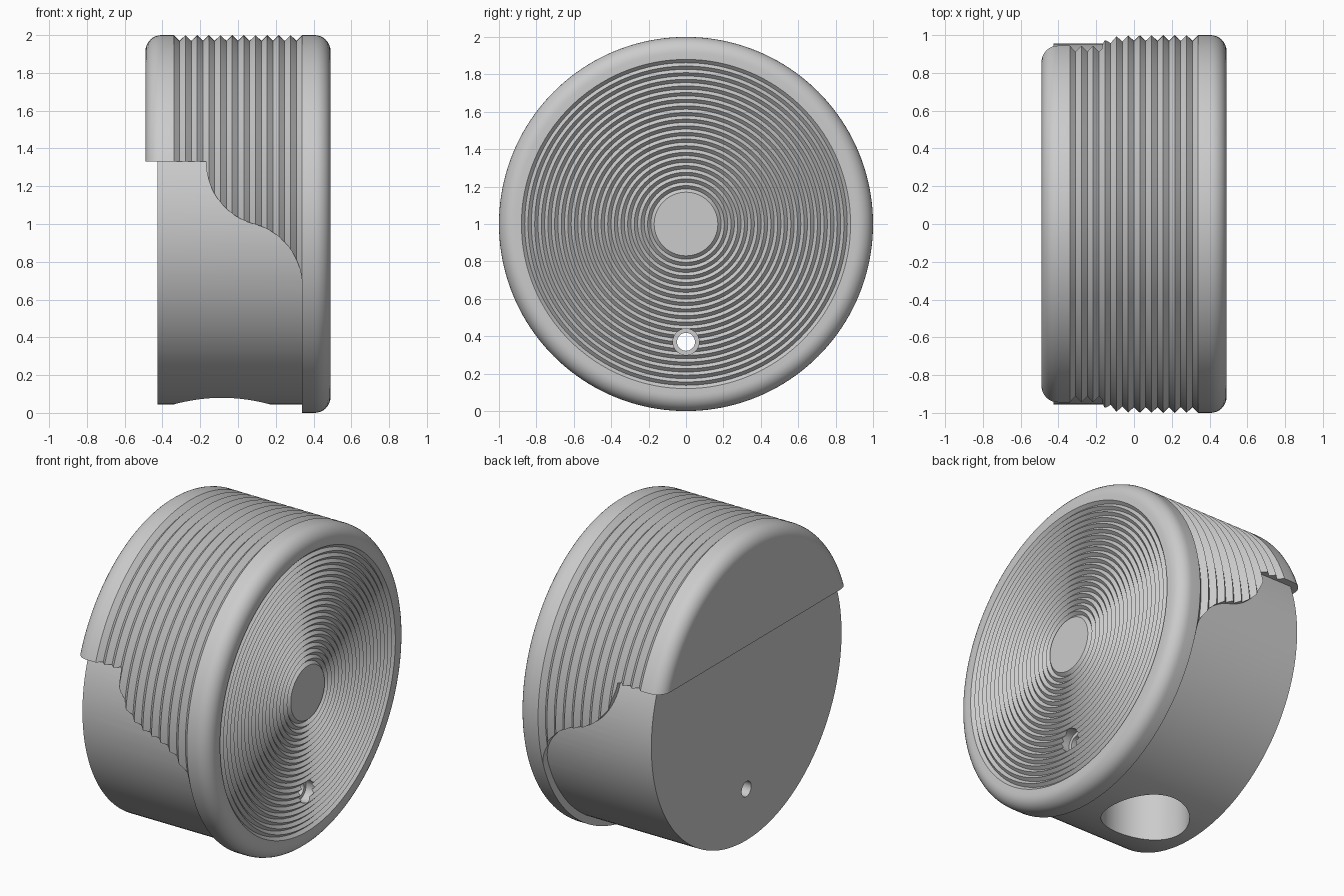
import bpy, bmesh, math
from math import cos, sin, radians

if "Cube" in bpy.data.objects:
    bpy.data.objects.remove(bpy.data.objects["Cube"])

grey = bpy.data.materials.new("light grey")
grey.diffuse_color = (0.6, 0.6, 0.6, 1)
grey.use_nodes = True
grey.node_tree.nodes["Principled BSDF"].inputs["Base Color"].default_value = grey.diffuse_color


def make_object(name, bm):
    bmesh.ops.recalc_face_normals(bm, faces=bm.faces)
    mesh = bpy.data.meshes.new(name)
    bm.to_mesh(mesh)
    bm.free()
    ob = bpy.data.objects.new(name, mesh)
    bpy.context.collection.objects.link(ob)
    mesh.materials.append(grey)
    return ob


def lathe(name, profile, steps=160, center=(0, 0, 1), upright=False):
    """Revolve (along, radius) points around the x axis, or z if upright."""
    bm = bmesh.new()
    pts = [((0, r, a) if upright else (a, 0, r)) for a, r in profile]
    verts = [bm.verts.new([p + c for p, c in zip(pt, center)]) for pt in pts]
    edges = [bm.edges.new(pair) for pair in zip(verts, verts[1:])]
    bmesh.ops.spin(bm, geom=verts + edges, cent=center, steps=steps, angle=2 * math.pi,
                   axis=(0, 0, 1) if upright else (1, 0, 0))
    bmesh.ops.remove_doubles(bm, verts=bm.verts, dist=1e-5)
    return make_object(name, bm)


def rod(name, a0, a1, r, steps, **kw):
    return lathe(name, [(a0, 0), (a0, r), (a1, r), (a1, 0)], steps, **kw)


def subtract(ob, cutter):
    mod = ob.modifiers.new("cut", 'BOOLEAN')
    mod.operation, mod.solver, mod.object = 'DIFFERENCE', 'EXACT', cutter
    bpy.context.view_layer.objects.active = ob
    bpy.ops.object.modifier_apply(modifier=mod.name)
    bpy.data.objects.remove(cutter)


def arc(cx, cy, r, a0, a1, n):
    return [(cx + r * cos(radians(a0 + (a1 - a0) * i / n)),
             cy + r * sin(radians(a0 + (a1 - a0) * i / n))) for i in range(n + 1)]


# Drum profile: rounded back rim, V grooves around the side, rounded front rim, ringed face
EDGE, ROUND = 0.49, 0.085
profile = [(-EDGE, 0)] + arc(-EDGE + ROUND, 1 - ROUND, ROUND, 180, 90, 8)
side_grooves, side_pitch = 11, 0.68 / 11
for i in range(side_grooves):
    x = -0.34 + i * side_pitch
    profile += [(x, 1), (x + side_pitch / 2, 0.97)]
profile += [(0.34, 1)] + arc(EDGE - ROUND, 1 - ROUND, ROUND, 90, 0, 8)
rings, ring_pitch = 20, 0.71 / 20
for i in range(rings):
    r = 0.88 - i * ring_pitch
    profile += [(EDGE, r), (EDGE - 0.018, r - ring_pitch / 2)]
profile += [(EDGE, 0.17), (EDGE, 0)]
drum = lathe("grooved_drum", profile)

# S-curved sleeve cut away from the lower back, leaving the plain inner core
R = 0.341
outline = [(-0.7, -0.2), (-0.7, 1.33)]
outline += arc(-0.17 + R, 1.33, R, 180, 255.4, 14)
outline += arc(0.34 - R, 0.67, R, 75.4, 0, 14)[1:]
outline += [(0.34, -0.2)]
bm = bmesh.new()
face = bm.faces.new([bm.verts.new((x, -1.2, z)) for x, z in outline])
ext = bmesh.ops.extrude_face_region(bm, geom=[face])
bmesh.ops.translate(bm, vec=(0, 2.4, 0),
                    verts=[v for v in ext["geom"] if isinstance(v, bmesh.types.BMVert)])
sleeve_cut = make_object("sleeve_cut", bm)
subtract(sleeve_cut, rod("core", -0.425, 0.6, 0.955, 160))
subtract(drum, sleeve_cut)

# Round well in the underside
subtract(drum, rod("well", -0.3, 0.45, 0.255, 64, center=(-0.085, 0, 0), upright=True))

# Small through hole with a wider mouth on the ringed face
subtract(drum, rod("through_hole", -0.8, 0.8, 0.048, 32, center=(0, 0, 0.37)))
subtract(drum, rod("hole_mouth", 0.43, 0.8, 0.07, 32, center=(0, 0, 0.37)))

# Smooth curves, crisp edges
bpy.ops.object.select_all(action='DESELECT')
drum.select_set(True)
bpy.context.view_layer.objects.active = drum
bpy.ops.object.shade_smooth_by_angle(angle=radians(30))
